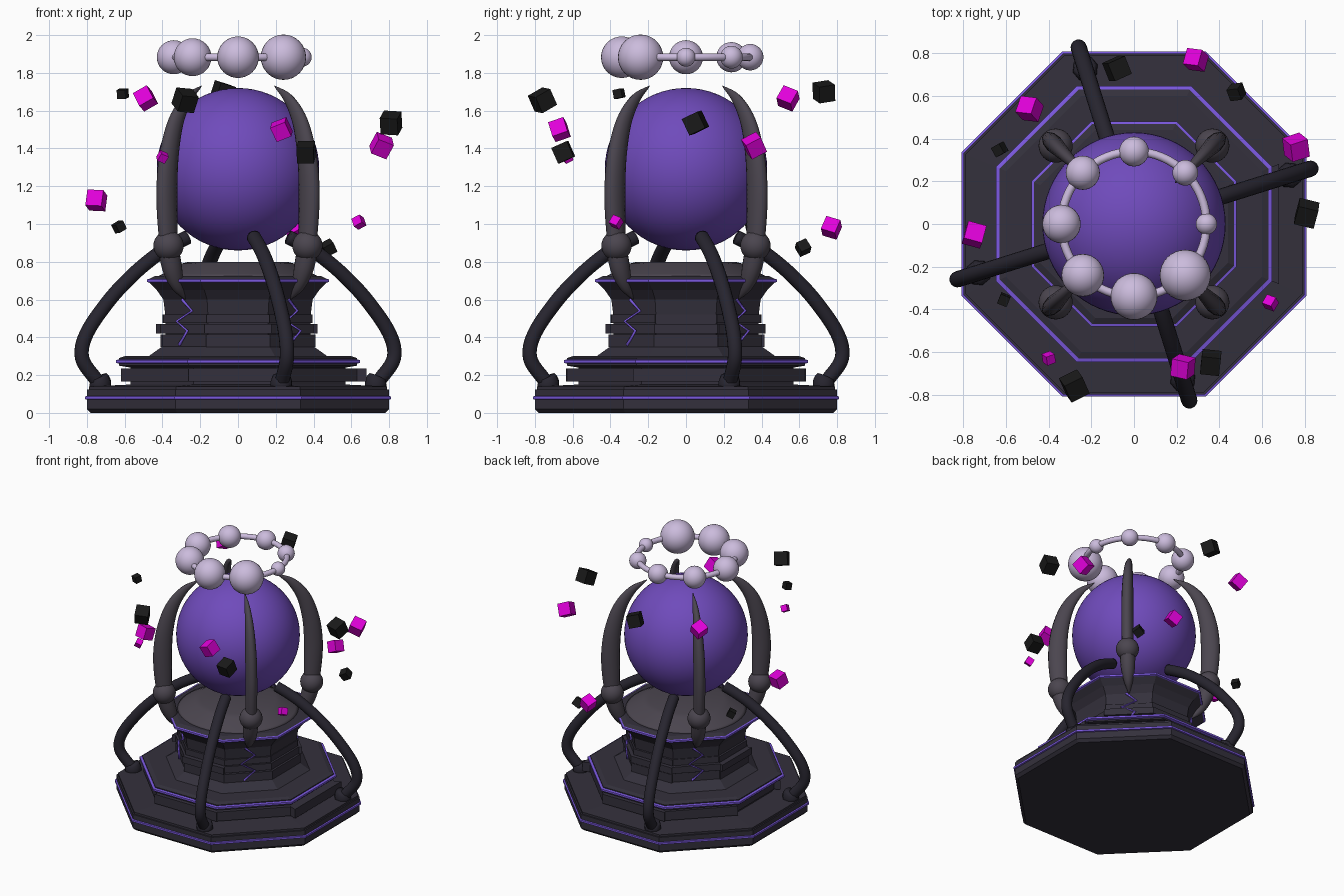
import bpy, bmesh, math, random
from math import sin, cos, pi, radians
from mathutils import Vector

if "Cube" in bpy.data.objects:
    bpy.data.objects.remove(bpy.data.objects["Cube"])

random.seed(4)
C8 = cos(pi / 8)


def material(name, rgb):
    m = bpy.data.materials.new(name)
    m.diffuse_color = (*rgb, 1)
    m.use_nodes = True
    m.node_tree.nodes["Principled BSDF"].inputs["Base Color"].default_value = m.diffuse_color
    return m


STONE = material("dark_stone", (0.034, 0.03, 0.045))
TUBE = material("tube_dark", (0.02, 0.018, 0.028))
CLAW = material("claw_grey", (0.07, 0.06, 0.078))
GLOW = material("violet_trim", (0.2, 0.1, 0.75))
ORB = material("violet_orb", (0.16, 0.07, 0.5))
PALE = material("pale_lilac", (0.6, 0.5, 0.72))
PINK = material("magenta", (0.75, 0.0, 0.7))
BLACK = material("black", (0.01, 0.01, 0.01))


def finish(name, bm, mat, smooth=False):
    bmesh.ops.recalc_face_normals(bm, faces=bm.faces)
    me = bpy.data.meshes.new(name)
    bm.to_mesh(me)
    bm.free()
    for p in me.polygons:
        p.use_smooth = smooth
    me.materials.append(mat)
    ob = bpy.data.objects.new(name, me)
    bpy.context.collection.objects.link(ob)
    return ob


def lathe(name, profile, mat, sides=8, smooth=False):
    """Solid of stacked rings; profile is (apothem, z)."""
    bm = bmesh.new()
    rings = []
    for a, z in profile:
        r = a / cos(pi / sides)
        rings.append([bm.verts.new((r * cos((k + .5) * 2 * pi / sides),
                                    r * sin((k + .5) * 2 * pi / sides), z)) for k in range(sides)])
    for lo, hi in zip(rings, rings[1:]):
        for k in range(sides):
            j = (k + 1) % sides
            bm.faces.new((lo[k], lo[j], hi[j], hi[k]))
    bm.faces.new(rings[0])
    bm.faces.new(rings[-1])
    return finish(name, bm, mat, smooth)


def panels(name, outer, inner, z0, z1):
    """One slab per octagon side, each with its own depth."""
    bm = bmesh.new()
    t = math.tan(pi / 8)
    for k, a in enumerate(outer):
        u = Vector((cos(k * pi / 4), sin(k * pi / 4), 0))
        v = Vector((-u.y, u.x, 0))
        loop = [u * a - v * a * t, u * a + v * a * t, u * inner + v * inner * t, u * inner - v * inner * t]
        lo = [bm.verts.new(p + Vector((0, 0, z0))) for p in loop]
        hi = [bm.verts.new(p + Vector((0, 0, z1))) for p in loop]
        bm.faces.new(lo)
        bm.faces.new(hi)
        for i in range(4):
            j = (i + 1) % 4
            bm.faces.new((lo[i], lo[j], hi[j], hi[i]))
    return finish(name, bm, STONE)


def sweep(name, path, angle, mat, sides=12, steps=6):
    """Tapered rod in the radial plane; path is (r, z, half depth, half width)."""
    P = [Vector(p) for p in path]
    P = [2 * P[0] - P[1]] + P + [2 * P[-1] - P[-2]]
    pts = []
    for i in range(1, len(P) - 2):
        a, b, c, d = P[i - 1:i + 3]
        for s in range(steps + (i == len(P) - 3)):
            t = s / steps
            pts.append(.5 * (2 * b + (c - a) * t + (2 * a - 5 * b + 4 * c - d) * t * t
                             + (3 * b - a - 3 * c + d) * t ** 3))
    u, v = Vector((cos(angle), sin(angle), 0)), Vector((-sin(angle), cos(angle), 0))
    Z = Vector((0, 0, 1))
    bm = bmesh.new()
    rings = []
    for i, p in enumerate(pts):
        q = pts[min(i + 1, len(pts) - 1)] - pts[max(i - 1, 0)]
        n = (u * q[1] - Z * q[0]).normalized()
        c = u * p[0] + Z * p[1]
        rings.append([bm.verts.new(c + n * p[2] * cos(2 * pi * k / sides) + v * p[3] * sin(2 * pi * k / sides))
                      for k in range(sides)])
    for lo, hi in zip(rings, rings[1:]):
        for k in range(sides):
            j = (k + 1) % sides
            bm.faces.new((lo[k], lo[j], hi[j], hi[k]))
    bm.faces.new(rings[0])
    bm.faces.new(rings[-1])
    return finish(name, bm, mat, True)


def ball(name, loc, r, mat, seg=32):
    bm = bmesh.new()
    bmesh.ops.create_uvsphere(bm, u_segments=seg, v_segments=seg // 2, radius=r)
    ob = finish(name, bm, mat, True)
    ob.location = loc


# Octagonal stepped pedestal
lathe("base_plinth", [(.78, 0), (.80, .02), (.80, .125), (.79, .125), (.79, .14), (.57, .15)], STONE)
lathe("middle_tier", [(.57, .14), (.57, .24), (.63, .25), (.63, .29), (.60, .30), (.3, .30)], STONE)
panels("middle_tier_panels", [.68, .63, .635, .62, .58, .62, .635, .63], .5, .165, .235)
lathe("pillar", [(.48, .295), (.41, .345), (.385, .36), (.385, .52), (.395, .60), (.43, .65),
                 (.47, .69), (.47, .71), (.44, .725)], STONE)
panels("pillar_low_panels", [.41, .40, .415, .40, .41, .40, .41, .41], .35, .35, .415)
panels("pillar_mid_panels", [.40, .42, .42, .41, .435, .41, .425, .40], .35, .42, .47)
panels("pillar_high_panels", [.39, .395, .40, .39, .40, .395, .40, .395], .35, .475, .52)

# Violet trim bands
for name, a, z in (("base_trim", .81, .08), ("middle_trim", .647, .272), ("top_trim", .482, .70)):
    lathe(name, [(a - .02, z - .012), (a, z - .007), (a, z + .007), (a - .02, z + .012)], GLOW)

# Raised seat and orb
lathe("orb_seat", [(.43, .72), (.40, .735), (.30, .79), (.26, .80)], CLAW, 48, True)
ball("orb", (0, 0, 1.29), .43, ORB, 64)

# Tubes running from base sockets to the orb
for k in range(4):
    a = radians(17.4 + 90 * k)
    w = .038
    sweep(f"tube_{k}", [(r, z, w, w) for r, z in
                        ((.75, .13), (.79, .18), (.865, .29), (.84, .42), (.72, .59),
                         (.59, .725), (.46, .83), (.36, .89), (.28, .93))], a, TUBE, 16)
    sweep(f"tube_socket_{k}", [(.765, .13, .06, .06), (.765, .165, .06, .06), (.775, .19, .05, .05)],
          a, TUBE, 8, 2)

# Claws with knuckles, and cracks below them
for k in range(4):
    a = radians(45 + 90 * k)
    u, v = Vector((cos(a), sin(a), 0)), Vector((-sin(a), cos(a), 0))
    sweep(f"claw_{k}", [(.52, .89, .055, .04), (.53, 1.05, .064, .042), (.532, 1.2, .066, .042),
                        (.515, 1.37, .06, .04), (.465, 1.54, .048, .032),
                        (.38, 1.66, .03, .02), (.275, 1.73, .003, .003)], a, CLAW)
    sweep(f"claw_heel_{k}", [(.525, .88, .06, .055), (.49, .76, .055, .05),
                             (.45, .67, .035, .032), (.39, .60, .003, .003)], a, CLAW)
    ball(f"knuckle_{k}", u * .52 + Vector((0, 0, .885)), .08, CLAW)
    cu = bpy.data.curves.new(f"crack_{k}", 'CURVE')
    cu.dimensions = '3D'
    cu.bevel_depth = .008
    cu.bevel_resolution = 1
    cu.use_fill_caps = True
    pts = [(.40, -.02, .60), (.395, .05, .54), (.41, -.05, .485), (.425, .045, .435), (.41, -.03, .36)]
    sp = cu.splines.new('POLY')
    sp.points.add(len(pts) - 1)
    for p, (r, s, z) in zip(sp.points, pts):
        p.co = (*(u * r + v * s + Vector((0, 0, z))), 1)
    cu.materials.append(GLOW)
    ob = bpy.data.objects.new(f"crack_{k}", cu)
    bpy.context.collection.objects.link(ob)
    bpy.context.view_layer.objects.active = ob
    ob.select_set(True)
    bpy.ops.object.convert(target='MESH')
    bpy.ops.object.select_all(action='DESELECT')

# Halo ring with growing beads
bpy.ops.mesh.primitive_torus_add(location=(0, 0, 1.883), major_radius=.34, minor_radius=.02,
                                 major_segments=64, minor_segments=12)
halo = bpy.context.object
halo.name = "halo_ring"
halo.data.materials.append(PALE)
bpy.ops.object.shade_smooth()
for k in range(8):
    ball(f"halo_bead_{k}", (.34 * cos(k * pi / 4), .34 * sin(k * pi / 4), 1.883), .05 + .01 * k, PALE)

# Floating cubes: x, y, z, size
pink = [(.29, .77, .98, .08), (-.49, .54, 1.665, .085), (.76, .36, 1.415, .09), (-.75, -.05, 1.125, .088),
        (.64, -.37, 1.01, .05), (-.40, -.63, 1.355, .045), (.23, -.67, 1.50, .085)]
black = [(-.08, .73, 1.70, .09), (.48, .62, .875, .06), (-.61, -.355, 1.69, .048), (-.63, .35, .985, .05),
         (.81, .05, 1.535, .095), (-.28, -.76, 1.655, .095), (.36, -.65, 1.38, .09)]
for label, cubes, mat in (("magenta_cube", pink, PINK), ("black_cube", black, BLACK)):
    for i, (x, y, z, s) in enumerate(cubes):
        bm = bmesh.new()
        bmesh.ops.create_cube(bm, size=s)
        ob = finish(f"{label}_{i}", bm, mat)
        ob.location = (x, y, z)
        ob.rotation_euler = [random.uniform(-.6, .6) for _ in range(3)]
